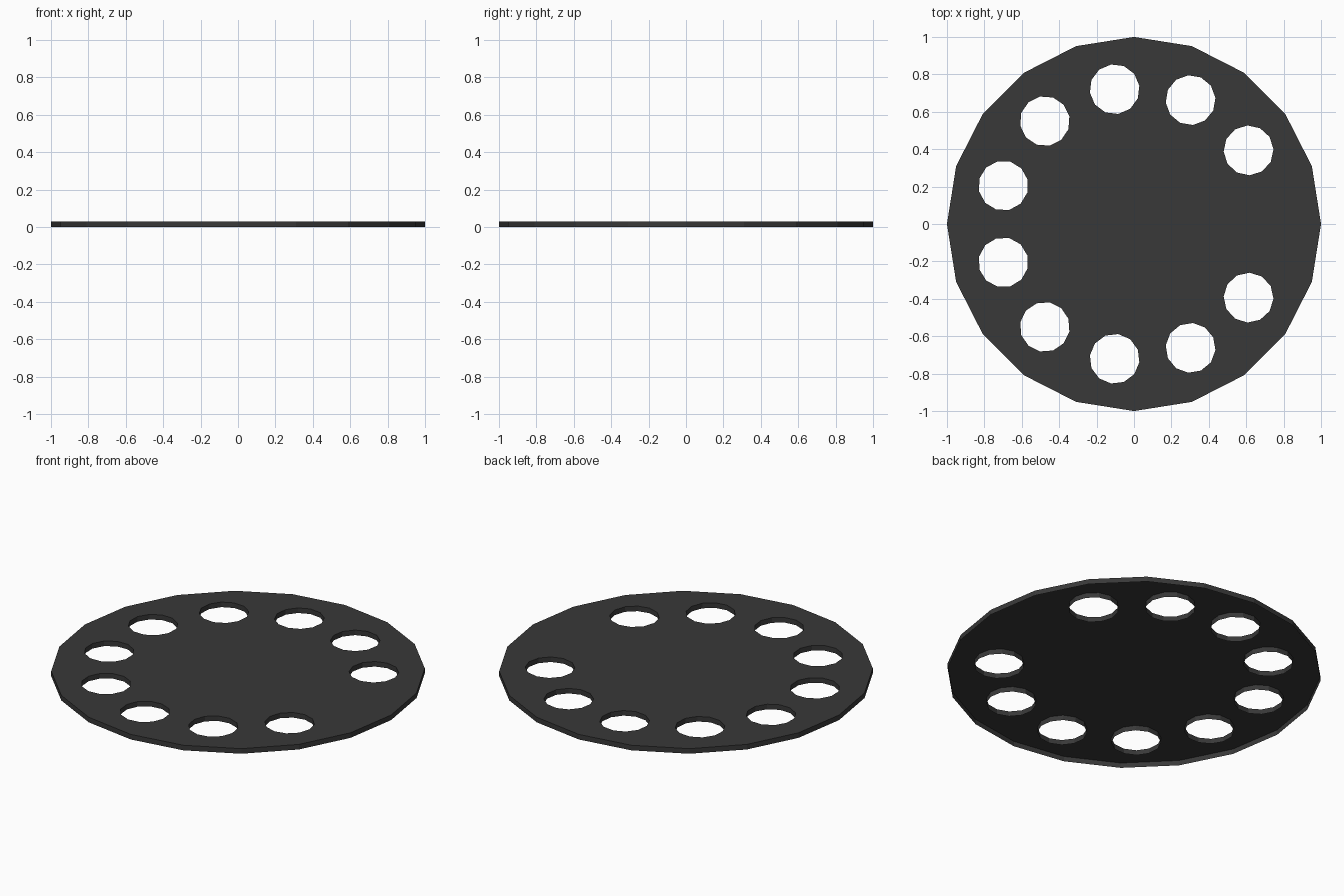
import bpy, bmesh
from math import tau
from mathutils import Matrix, Vector

if "Cube" in bpy.data.objects:
    bpy.data.objects.remove(bpy.data.objects["Cube"])

THICK = 0.03
HOLE_RING, HOLE_R, STEPS = 0.728, 0.1335, 11


def add_ring(bm, sides, radius, matrix):
    """Closed loop of edges with its first corner pointing outwards."""
    verts = [bm.verts.new(matrix @ Vector((radius, 0, 0)))]
    for i in range(1, sides):
        turn = Matrix.Rotation(tau * i / sides, 4, 'Z')
        verts.append(bm.verts.new(matrix @ turn @ Vector((radius, 0, 0))))
    return [bm.edges.new((verts[i - 1], verts[i])) for i in range(sides)]


bm = bmesh.new()
top = Matrix.Translation((0, 0, THICK))

# Twenty-sided outline
edges = add_ring(bm, 20, 1.0, top)

# Finger holes: ten of eleven equal steps, leaving a gap at +x
for k in range(1, STEPS):
    spot = Matrix.Rotation(tau * k / STEPS, 4, 'Z') @ Matrix.Translation((HOLE_RING, 0, 0))
    edges += add_ring(bm, 12, HOLE_R, top @ spot)

# Top face between outline and holes
bmesh.ops.triangle_fill(bm, use_beauty=True, use_dissolve=False,
                        edges=edges, normal=(0, 0, 1))

# Thin skirts around the rim and holes; the underside stays open
rim = [e for e in bm.edges if e.is_boundary]
skirt = bmesh.ops.extrude_edge_only(bm, edges=rim)["geom"]
for v in skirt:
    if isinstance(v, bmesh.types.BMVert):
        v.co.z = 0
bmesh.ops.recalc_face_normals(bm, faces=bm.faces[:])
bm.faces.ensure_lookup_table()
if max(bm.faces, key=lambda f: abs(f.normal.z)).normal.z < 0:
    bmesh.ops.reverse_faces(bm, faces=bm.faces[:])

mesh = bpy.data.meshes.new("disc")
bm.to_mesh(mesh)
bm.free()
disc = bpy.data.objects.new("disc", mesh)
bpy.context.collection.objects.link(disc)

# Dark finish
dark = bpy.data.materials.new("dark_finish")
dark.diffuse_color = (0.04, 0.04, 0.04, 1)
dark.use_nodes = True
dark.node_tree.nodes["Principled BSDF"].inputs["Base Color"].default_value = dark.diffuse_color
mesh.materials.append(dark)
